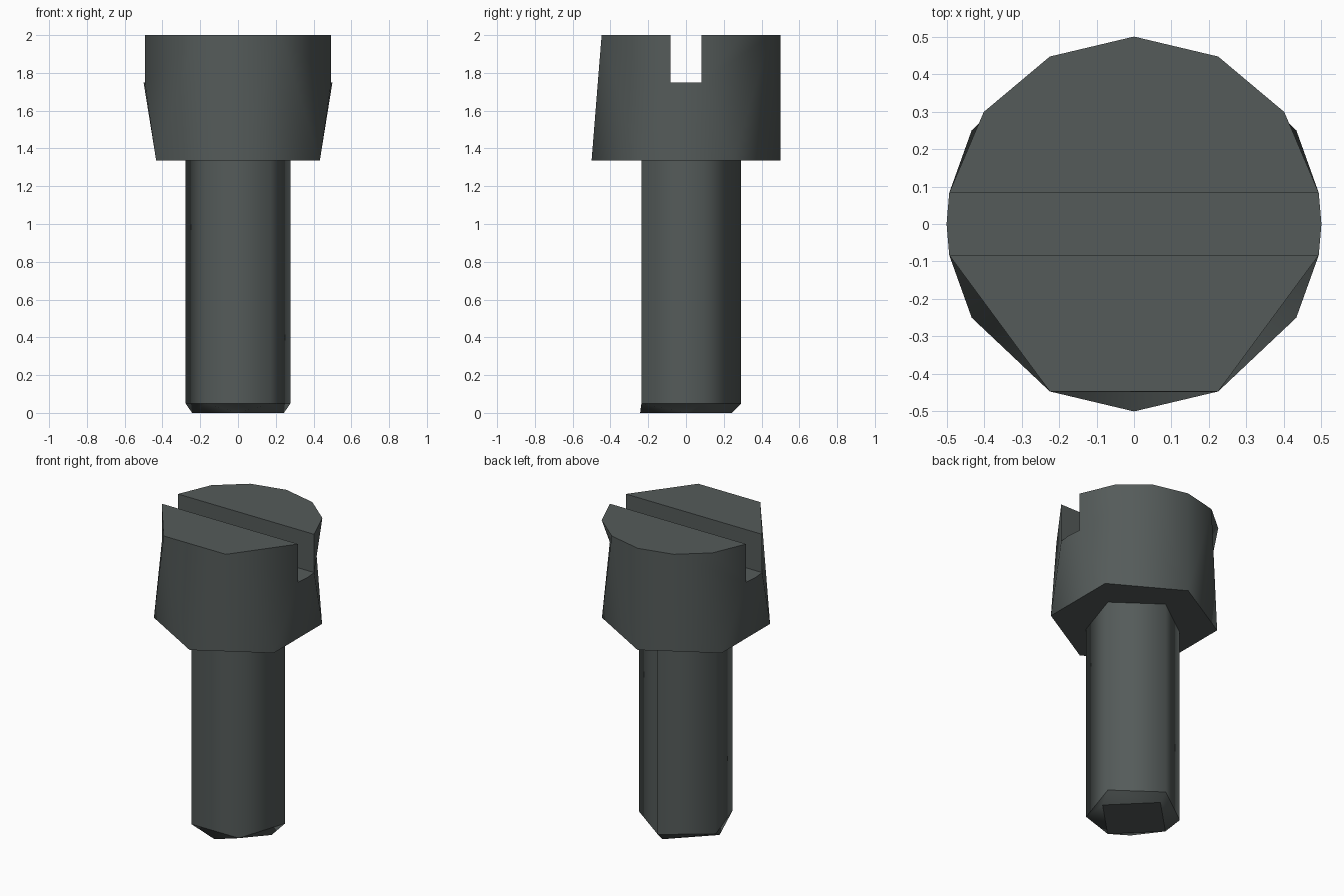
import bpy, bmesh
from math import cos, sin, radians
from mathutils import Vector

if "Cube" in bpy.data.objects:
    bpy.data.objects.remove(bpy.data.objects["Cube"])

Z_HEAD, Z_FLOOR, Z_TOP, Z_CHAMFER = 1.335, 1.75, 2.0, 0.05

dark = bpy.data.materials.new("dark_steel")
dark.diffuse_color = (0.09, 0.105, 0.102, 1)
dark.use_nodes = True
dark.node_tree.nodes["Principled BSDF"].inputs["Base Color"].default_value = dark.diffuse_color


def polar(r, deg, z):
    return (r * cos(radians(deg)), r * sin(radians(deg)), z)


def flip(p):
    return (-p[0], p[1], p[2])


def mirrored(faces):
    return faces + [[flip(p) for p in reversed(f)] for f in faces]


def build(name, flat, groups):
    """flat: plain faces; groups: (faces, slope) get round normals leaning by slope in z."""
    bm = bmesh.new()
    tag = bm.faces.layers.int.new("round_group")
    verts = {}

    def add(face, group):
        vs = []
        for p in face:
            key = tuple(round(c, 5) for c in p)
            if key not in verts:
                verts[key] = bm.verts.new(key)
            vs.append(verts[key])
        f = bm.faces.new(vs)
        f[tag] = group
        f.smooth = group > 0

    for f in flat:
        add(f, 0)
    for i, (faces, _) in enumerate(groups):
        for f in faces:
            add(f, i + 1)
    bmesh.ops.recalc_face_normals(bm, faces=bm.faces)
    for e in bm.edges:
        e.smooth = len({f[tag] for f in e.link_faces}) == 1
    me = bpy.data.meshes.new(name)
    bm.to_mesh(me)
    bm.free()
    # round normals on the turned surfaces
    normals = [None] * len(me.loops)
    tags = [d.value for d in me.attributes["round_group"].data]
    for poly in me.polygons:
        for li in poly.loop_indices:
            n = Vector(poly.normal)
            if tags[poly.index]:
                co = me.vertices[me.loops[li].vertex_index].co
                n = Vector((co.x, co.y, 0)).normalized()
                n.z = groups[tags[poly.index] - 1][1]
                n.normalize()
            normals[li] = n
    me.normals_split_custom_set(normals)
    me.materials.append(dark)
    ob = bpy.data.objects.new(name, me)
    bpy.context.collection.objects.link(ob)
    return ob


# Head: six-sided foot, finer top rim, slot along x
foot = [polar(0.5, a, Z_HEAD) for a in (90, 30, -30, -90)]
back0, back1, back2 = [polar(0.5, a, Z_TOP) for a in (90, 63.3, 36.7)]
front1 = polar(0.5, -63.3, Z_TOP)
bt, ft = (0.493, 0.083, Z_TOP), (0.493, -0.083, Z_TOP)
bf, ff = (0.493, 0.083, Z_FLOOR), (0.493, -0.083, Z_FLOOR)
mid = (0.5, 0, Z_FLOOR)

side = mirrored([
    [foot[0], back1, back0],
    [foot[0], foot[1], back1],
    [foot[1], bf, back1],
    [back1, bf, back2],
    [back2, bf, bt],
    [foot[1], mid, bf],
    [foot[1], foot[2], mid],
    [foot[2], ff, mid],
    [foot[2], front1, ff],
    [front1, ft, ff],
    [foot[2], foot[3], front1],
]) + [[foot[3], front1, flip(front1)]]

caps = [
    foot + [flip(foot[2]), flip(foot[1])],                                   # underside
    [back0, back1, back2, bt, flip(bt), flip(back2), flip(back1)],           # back top
    [ft, front1, flip(front1), flip(ft)],                                    # front top
    [bt, bf, flip(bf), flip(bt)],                                            # slot walls
    [ft, ff, flip(ff), flip(ft)],
    [bf, mid, ff, flip(ff), flip(mid), flip(bf)],                            # slot floor
]
build("screw_head", caps, [(side, 0.0)])

# Shank: five-sided column, chamfered down to a square tip
angles = [90, 18, -54, -126, 162]
low = [polar(0.292, a, Z_CHAMFER) for a in angles]
high = [polar(0.292, a, Z_HEAD) for a in angles]
tip = [polar(0.243, a, 0) for a in (90, 0, -90, 180)]
column = [[low[i], low[(i + 1) % 5], high[(i + 1) % 5], high[i]] for i in range(5)]
chamfer = [
    [tip[0], low[0], low[1]], [tip[0], low[1], tip[1]],
    [tip[1], low[1], low[2]], [tip[1], low[2], tip[2]],
    [tip[2], low[2], low[3]], [tip[2], low[3], tip[3]],
    [tip[3], low[3], low[4]], [tip[3], low[4], tip[0]],
    [tip[0], low[4], low[0]],
]
build("screw_shank", [tip], [(column, 0.0), (chamfer, -1.0)])
